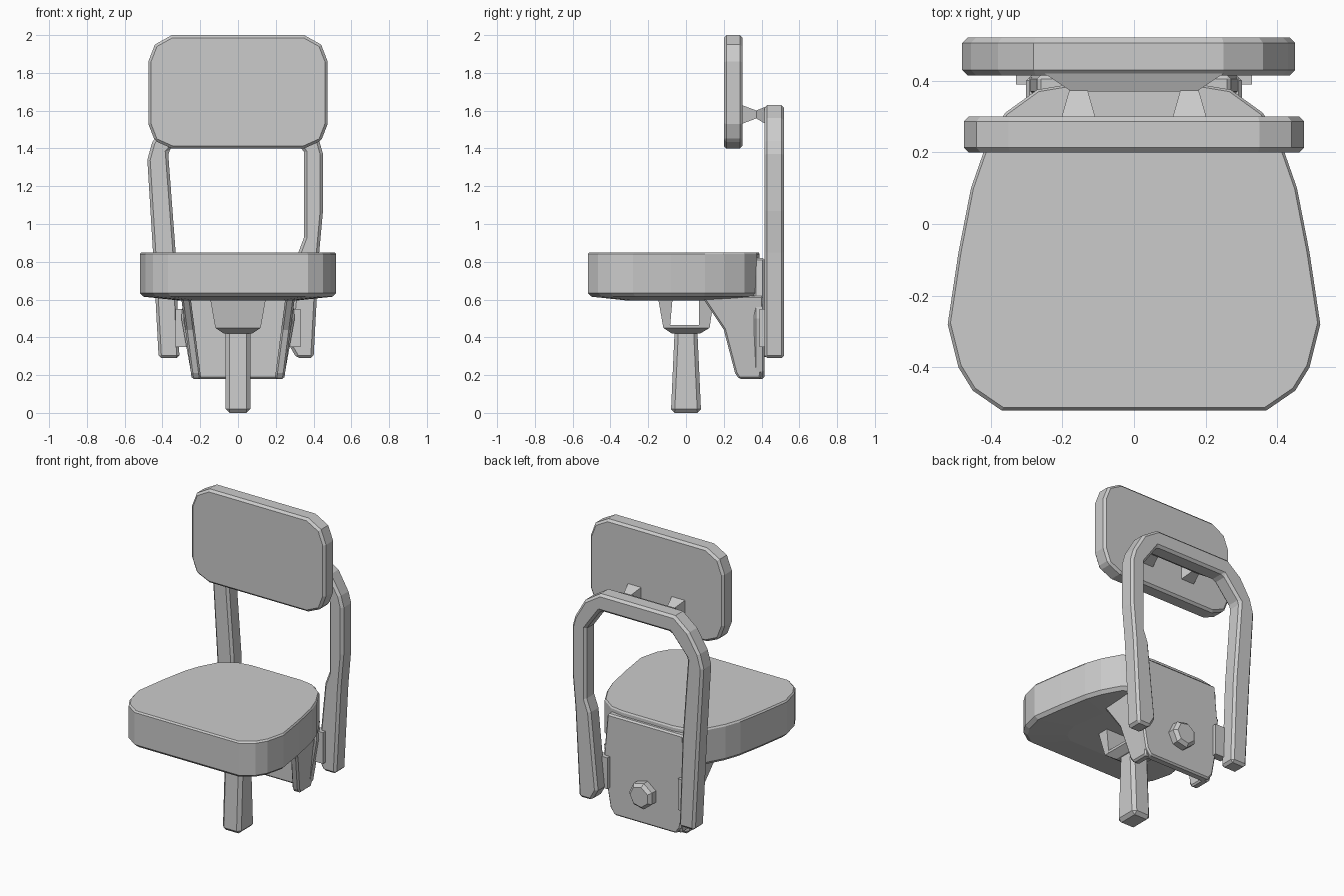
import bpy
import bmesh
import math

cube = bpy.data.objects.get("Cube")
if cube:
    bpy.data.objects.remove(cube, do_unlink=True)

grey = bpy.data.materials.new("plain grey")
grey.use_nodes = True
grey.diffuse_color = (0.6, 0.6, 0.6, 1)
grey.node_tree.nodes["Principled BSDF"].inputs["Base Color"].default_value = (0.6, 0.6, 0.6, 1)


def loft(name, rings, bevel=0.0):
    """Skin a list of equal-length point rings and cap both ends."""
    bm = bmesh.new()
    rows = [[bm.verts.new(p) for p in ring] for ring in rings]
    n = len(rows[0])
    for a, b in zip(rows, rows[1:]):
        for i in range(n):
            j = (i + 1) % n
            bm.faces.new((a[i], a[j], b[j], b[i]))
    bm.faces.new(rows[0][::-1])
    bm.faces.new(rows[-1])
    bmesh.ops.recalc_face_normals(bm, faces=bm.faces)
    mesh = bpy.data.meshes.new(name)
    bm.to_mesh(mesh)
    bm.free()
    mesh.materials.append(grey)
    obj = bpy.data.objects.new(name, mesh)
    bpy.context.collection.objects.link(obj)
    if bevel:
        mod = obj.modifiers.new("edge chamfer", "BEVEL")
        mod.width = bevel
        mod.segments = 1
        mod.limit_method = "ANGLE"
        mod.angle_limit = math.radians(40)
    return obj


def rect_z(z, x0, x1, y0, y1):
    return [(x0, y0, z), (x1, y0, z), (x1, y1, z), (x0, y1, z)]


def rect_y(y, x0, x1, z0, z1):
    return [(x0, y, z0), (x1, y, z0), (x1, y, z1), (x0, y, z1)]


def mirrored(half):
    return half + [(-x, y) for x, y in reversed(half)]


# Seat cushion with a shallow domed underside
seat = mirrored([(0.37, -0.52), (0.45, -0.465), (0.49, -0.40), (0.52, -0.28),
                 (0.49, -0.08), (0.455, 0.10), (0.42, 0.20), (0.36, 0.31),
                 (0.27, 0.375), (0.18, 0.39)])
layers = [(0.595, 0.6), (0.615, 0.96), (0.635, 1), (0.84, 1), (0.85, 0.985)]
loft("seat", [[(x * s, y * s, z) for x, y in seat] for z, s in layers])

# Backrest pad
pad = mirrored([(0.35, -0.30), (0.44, -0.26), (0.475, -0.17),
                (0.475, 0.16), (0.44, 0.25), (0.35, 0.30)])
loft("backrest", [[(x, y, z + 1.7) for x, z in pad] for y in (0.2, 0.3)], 0.014)

# Hoop frame behind the seat, slightly uneven from side to side
outer = [(-0.42, 0.29), (-0.45, 0.85), (-0.48, 1.34), (-0.455, 1.43),
         (-0.38, 1.55), (-0.28, 1.63), (0.25, 1.63), (0.36, 1.56),
         (0.43, 1.44), (0.45, 1.37), (0.45, 1.07), (0.43, 0.85), (0.40, 0.29)]
inner = [(0.31, 0.29), (0.27, 0.36), (0.29, 0.55), (0.32, 0.85), (0.35, 0.93),
         (0.35, 1.38), (0.25, 1.52), (-0.25, 1.52), (-0.37, 1.38),
         (-0.33, 0.85), (-0.31, 0.29)]
loft("back_frame", [[(x, y, z) for x, z in outer + inner] for y in (0.415, 0.52)], 0.015)

# Mounting block and two pegs joining the frame to the backrest
loft("backrest_mount", [rect_y(0.42, -0.25, 0.25, 1.53, 1.62),
                        rect_y(0.37, -0.175, 0.175, 1.56, 1.60)])
for side, c in (("left", 0.155), ("right", -0.155)):
    loft(side + "_backrest_peg", [rect_y(0.375, c - 0.025, c + 0.025, 1.56, 1.60),
                                  rect_y(0.295, c - 0.048, c + 0.048, 1.53, 1.63)])

# Rear bracket plate between the frame legs
plate = mirrored([(0.22, 0.18), (0.25, 0.22), (0.30, 0.50), (0.27, 0.82)])
loft("bracket_plate", [[(x, y, z) for x, z in plate] for y in (0.36, 0.415)], 0.01)

# Side flanges reaching forward under the seat, leaning outwards
flange = [(0.08, 0.62), (0.20, 0.44), (0.26, 0.21), (0.28, 0.18),
          (0.395, 0.18), (0.41, 0.28), (0.41, 0.62)]
for side, s in (("left", 1), ("right", -1)):
    loft(side + "_bracket_flange",
         [[(s * (x + 0.13 * (z - 0.18)), y, z) for y, z in flange] for x in (0.195, 0.245)],
         0.01)
    # Tabs holding the frame legs
    loft(side + "_frame_tab", [rect_z(z, min(s * 0.25, s * 0.33), max(s * 0.25, s * 0.33),
                                      0.39, 0.44) for z in (0.35, 0.55)])

# Bolt head on the back of the bracket
bolt = []
for y, r in ((0.40, 0.085), (0.455, 0.085), (0.475, 0.065)):
    bolt.append([(r * math.cos(k * math.tau / 7), y, 0.38 + r * math.sin(k * math.tau / 7))
                 for k in range(7)])
loft("bracket_bolt", bolt)

# Post with a flared collar and two upright lugs under the seat
loft("post", [rect_z(0, -0.065, 0.065, -0.08, 0.08),
              rect_z(0.44, -0.065, 0.065, -0.06, 0.06)], 0.02)
loft("post_collar", [rect_z(0.42, -0.075, 0.075, -0.075, 0.075),
                     rect_z(0.45, -0.12, 0.12, -0.12, 0.125),
                     rect_z(0.465, -0.122, 0.122, -0.122, 0.125)])
loft("front_lug", [rect_z(0.45, -0.12, 0.12, -0.12, -0.085),
                   rect_z(0.62, -0.15, 0.15, -0.15, -0.07)])
loft("rear_lug", [rect_z(0.45, -0.12, 0.12, 0.07, 0.125),
                  rect_z(0.62, -0.15, 0.15, 0.07, 0.15)])
